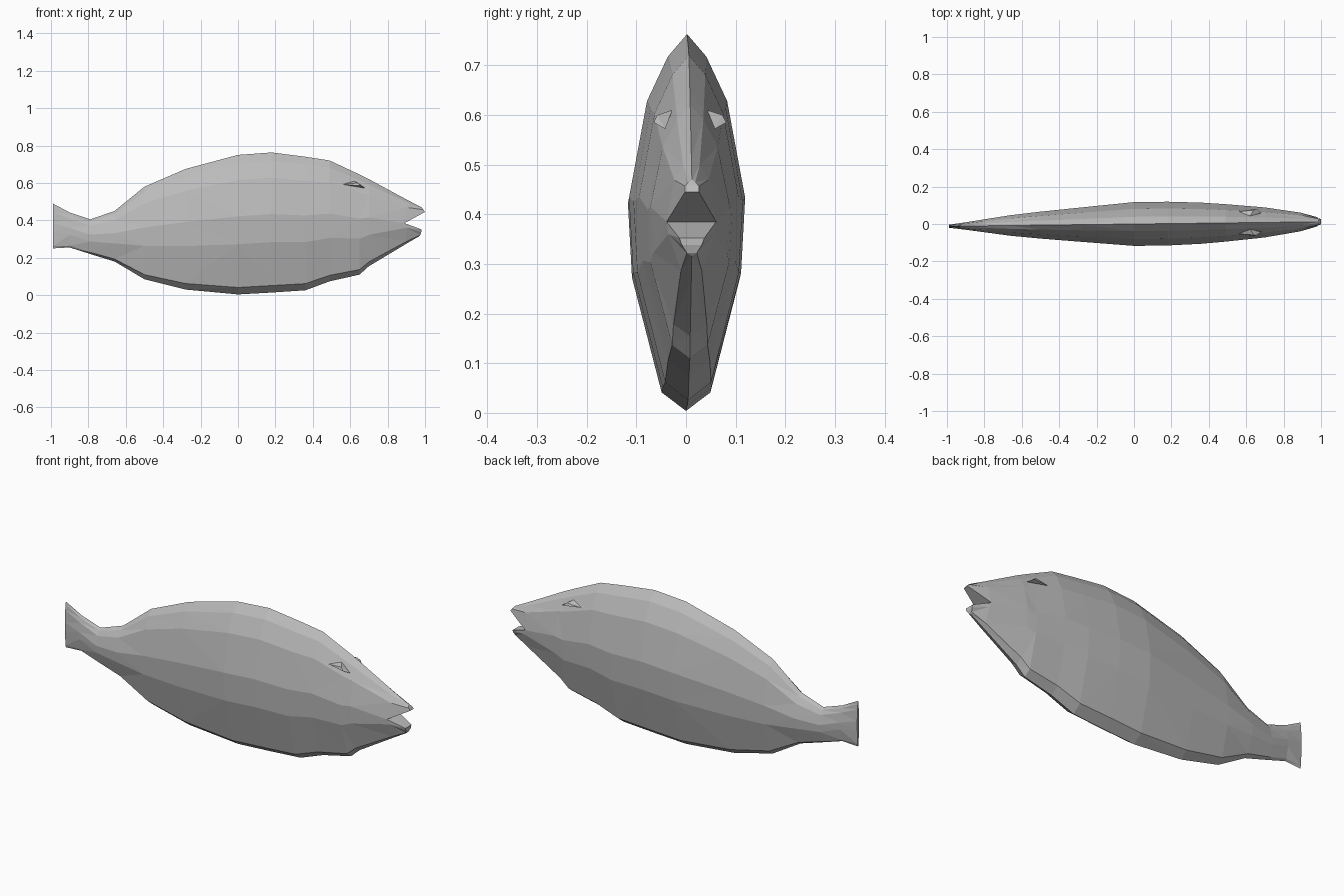
import bpy
import bmesh

cube = bpy.data.objects.get("Cube")
if cube:
    bpy.data.objects.remove(cube, do_unlink=True)

grey = bpy.data.materials.new("plain grey")
grey.use_nodes = True
colour = (0.5, 0.5, 0.5, 1)
grey.diffuse_color = colour
grey.node_tree.nodes["Principled BSDF"].inputs["Base Color"].default_value = colour


def finish(bm, name):
    bmesh.ops.recalc_face_normals(bm, faces=bm.faces)
    bmesh.ops.triangulate(bm, faces=bm.faces)
    mesh = bpy.data.meshes.new(name)
    bm.to_mesh(mesh)
    bm.free()
    mesh.materials.append(grey)
    obj = bpy.data.objects.new(name, mesh)
    bpy.context.collection.objects.link(obj)


# Body sections from tail to mouth corner: x, belly z, back z, half width
SECTIONS = [
    (-0.99, 0.25, 0.49, 0.008), (-0.9, 0.255, 0.442, 0.02),
    (-0.79, 0.22, 0.405, 0.036), (-0.66, 0.18, 0.45, 0.055),
    (-0.5, 0.085, 0.58, 0.072), (-0.28, 0.03, 0.675, 0.092),
    (0.0, 0.004, 0.75, 0.117), (0.18, 0.014, 0.763, 0.117),
    (0.36, 0.026, 0.74, 0.11), (0.49, 0.074, 0.72, 0.1),
    (0.65, 0.11, 0.645, 0.085), (0.7, 0.155, 0.62, 0.08),
    (0.9, 0.275, 0.512, 0.05),
]
# Height fraction and width fraction down one flank
FLANK = [(0.94, 0.33), (0.82, 0.69), (0.56, 1.0), (0.36, 0.93), (0.05, 0.42)]

bm = bmesh.new()


def vert(x, y, z):
    return bm.verts.new((x, y + 0.012 * x, z))


def bridge(a, b):
    for i in range(len(a) - 1):
        bm.faces.new((a[i], a[i + 1], b[i + 1], b[i]))


rings = []
for x, low, high, width in SECTIONS:
    h = high - low
    left = [vert(x, width * w, low + h * t) for t, w in FLANK]
    right = [vert(x, -width * w, low + h * t) for t, w in reversed(FLANK)]
    rings.append([vert(x, 0, high)] + left + [vert(x, 0, low)] + right)
for a, b in zip(rings, rings[1:]):
    bridge(a + a[:1], b + b[:1])
bm.faces.new(rings[0])

# Mouth corners
end = rings[-1]
for v in (end[3], end[9]):
    v.co.z = 0.385
    v.co.x = 0.89


# Jaws opening from the mouth corners
def jaw(arc, lip):
    tip = [vert(*p) for p in lip]
    bridge(arc, tip)
    bm.faces.new((arc[0], tip[0], tip[-1], arc[-1]))
    bm.faces.new(tip)


upper = [end[9], end[10], end[11], end[0], end[1], end[2], end[3]]
jaw(upper, [(1.0, -0.014, 0.445), (0.992, -0.014, 0.457), (0.985, -0.007, 0.465),
            (0.98, 0, 0.47), (0.985, 0.007, 0.465), (0.992, 0.014, 0.457),
            (1.0, 0.014, 0.445)])
lower = end[3:10]
jaw(lower, [(0.98, 0.025, 0.352), (0.98, 0.02, 0.338), (0.975, 0.01, 0.322),
            (0.97, 0, 0.316), (0.975, -0.01, 0.322), (0.98, -0.02, 0.338),
            (0.98, -0.025, 0.352)])
finish(bm, "fish_body")

# Small brow ridges over the eyes
for name, side in (("left_brow", 1), ("right_brow", -1)):
    bm = bmesh.new()
    points = [(0.56, 0.06, 0.592), (0.64, 0.066, 0.6), (0.68, 0.05, 0.572),
              (0.655, 0.073, 0.585), (0.62, 0.035, 0.61)]
    for x, y, z in points:
        bm.verts.new((x, side * y + 0.012 * x, z))
    bmesh.ops.convex_hull(bm, input=bm.verts)
    finish(bm, name)
